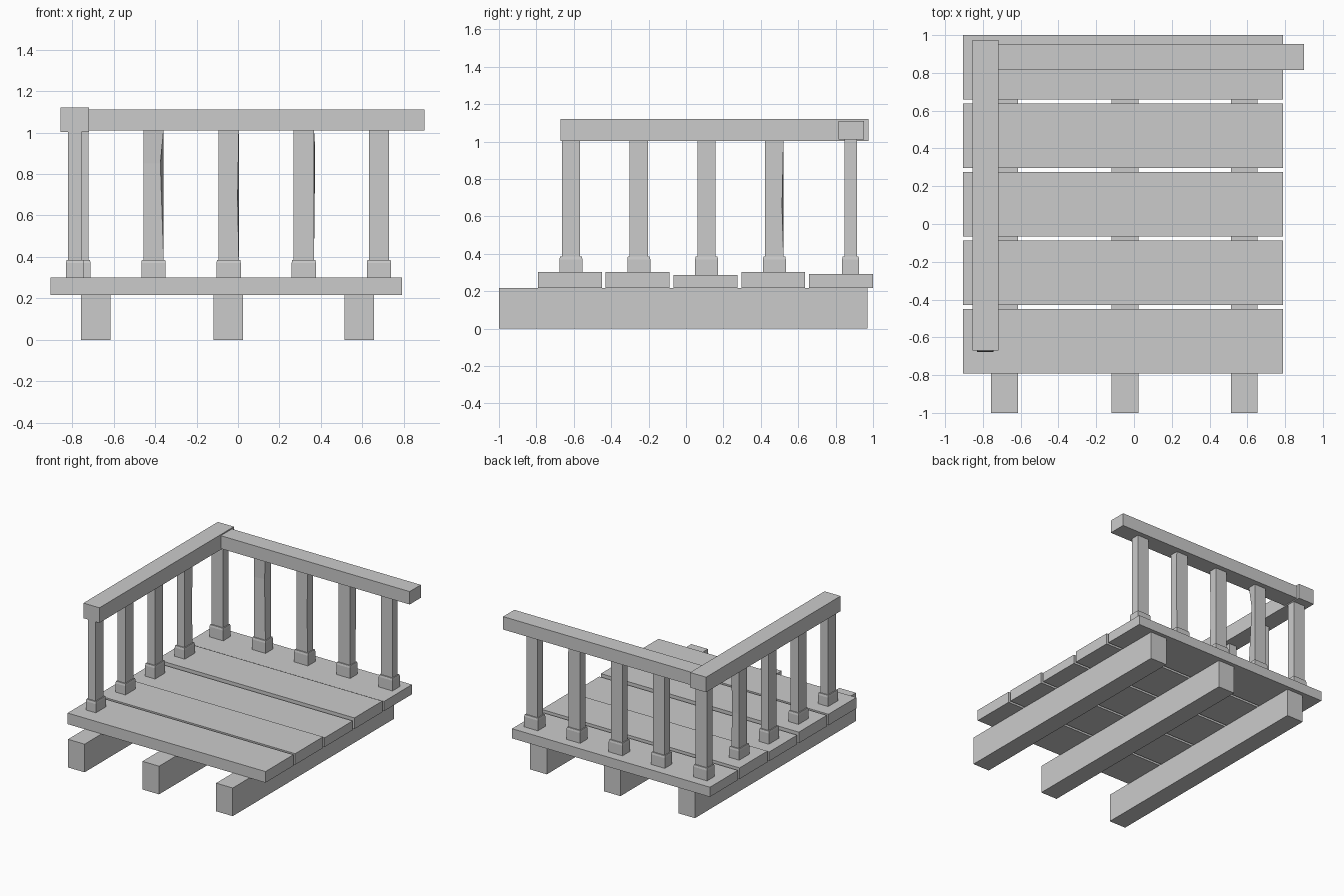
import bpy
import bmesh

old = bpy.data.objects.get("Cube")
if old:
    bpy.data.objects.remove(old, do_unlink=True)

grey = bpy.data.materials.new("plain grey")
grey.use_nodes = True
colour = (0.6, 0.6, 0.6, 1)
grey.diffuse_color = colour
grey.node_tree.nodes["Principled BSDF"].inputs["Base Color"].default_value = colour


def stack(name, cx, cy, rings, nick=None):
    """Square-section solid from (width, depth, z) rings; nick = (ring, corner, dx, dy)."""
    bm = bmesh.new()
    loops = []
    for w, d, z in rings:
        loops.append([bm.verts.new((cx + sx * w / 2, cy + sy * d / 2, z))
                      for sx, sy in ((-1, -1), (1, -1), (1, 1), (-1, 1))])
    if nick:
        ring, corner, dx, dy = nick
        loops[ring][corner].co.x += dx
        loops[ring][corner].co.y += dy
    bm.faces.new(loops[0][::-1])
    bm.faces.new(loops[-1])
    for low, high in zip(loops, loops[1:]):
        for i in range(4):
            j = (i + 1) % 4
            bm.faces.new((low[i], low[j], high[j], high[i]))
    bmesh.ops.recalc_face_normals(bm, faces=bm.faces)
    mesh = bpy.data.meshes.new(name)
    bm.to_mesh(mesh)
    bm.free()
    mesh.materials.append(grey)
    obj = bpy.data.objects.new(name, mesh)
    bpy.context.collection.objects.link(obj)
    return obj


def box(name, x0, x1, y0, y1, z0, z1):
    w, d = x1 - x0, y1 - y0
    return stack(name, (x0 + x1) / 2, (y0 + y1) / 2, [(w, d, z0), (w, d, z1)])


def baluster(name, x, y, w, d, mid=0.7, nick=None):
    # Foot block with a slightly drawn-in top
    stack(name + "_foot", x, y, [(w + 0.02, d + 0.025, 0.28), (w + 0.02, d + 0.025, 0.37),
                                 (w + 0.014, d + 0.018, 0.386)])
    # Shaft, with one worn corner where given
    stack(name + "_post", x, y, [(w, d, 0.38), (w, d, mid), (w, d, 1.015)], nick)


# Joists under the deck
for i, x in enumerate((-0.685, -0.047, 0.584)):
    box(f"joist_{i + 1}", x - 0.071, x + 0.071, -1.0, 0.97, 0, 0.218)

# Deck boards, two of them a little thinner
for i, top in enumerate((0.302, 0.302, 0.287, 0.302, 0.291)):
    y = -0.621 + i * 0.3625
    box(f"deck_board_{i + 1}", -0.905, 0.79, y - 0.171, y + 0.171, 0.216, top)

# Back row, including the corner
back_wear = {1: (0.85, (1, 1, -0.016, 0.012)), 2: (0.68, (1, 1, -0.006, 0)),
             3: (0.92, (1, 2, 0.006, 0))}
for i in range(5):
    mid, nick = back_wear.get(i, (0.7, None))
    baluster(f"back_baluster_{i + 1}", -0.77 + i * 0.3625, 0.88, 0.098, 0.066, mid, nick)

# Row along the model's right-hand side
for i in range(4):
    nick = (1, 2, 0, -0.008) if i == 3 else None
    baluster(f"side_baluster_{i + 1}", -0.787, -0.615 + i * 0.3625, 0.066, 0.098, 0.65, nick)

# Handrails
box("side_handrail", -0.855, -0.718, -0.67, 0.975, 1.003, 1.12)
box("back_handrail", -0.75, 0.9, 0.815, 0.952, 1.011, 1.111)
